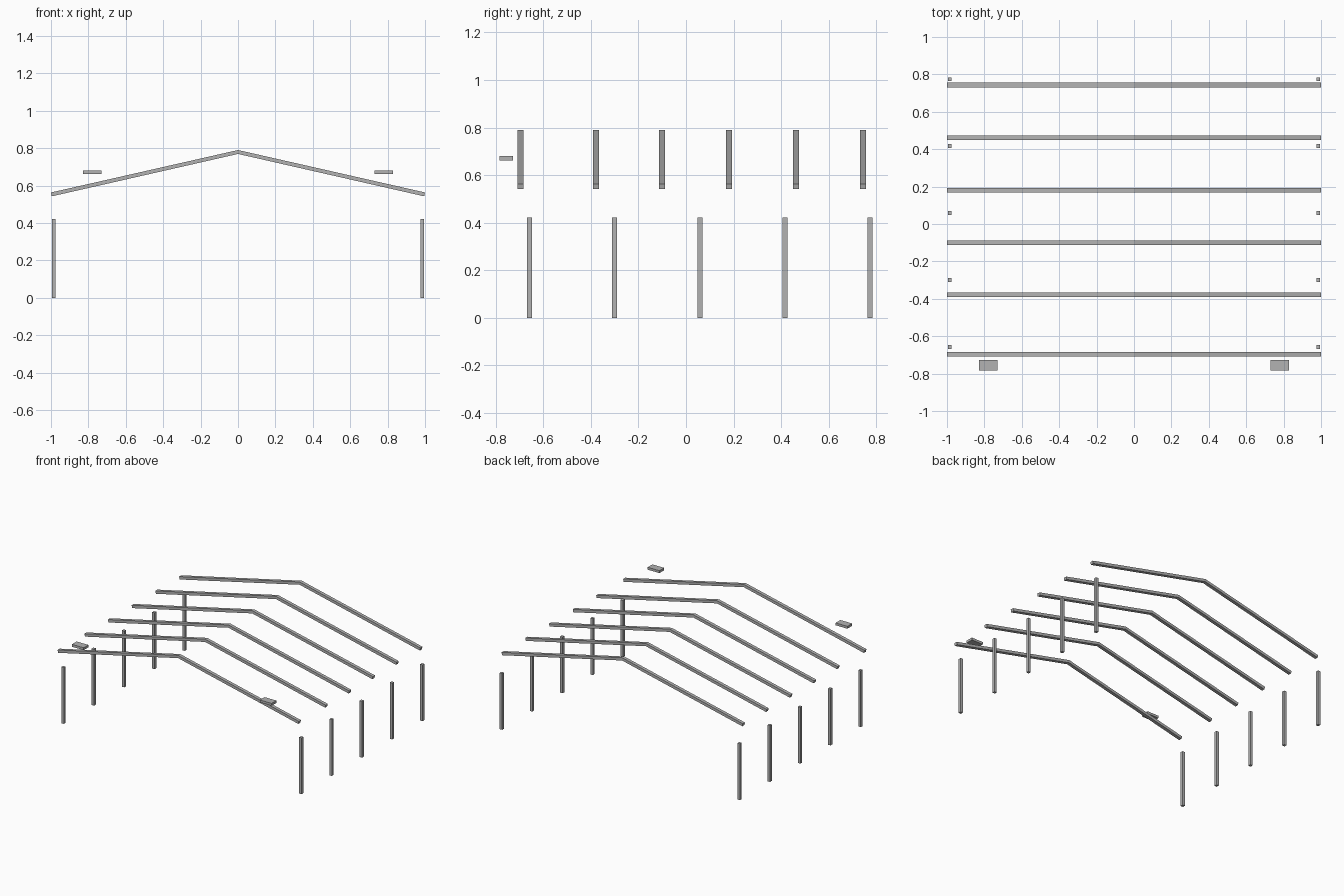
import bpy, bmesh

if "Cube" in bpy.data.objects:
    bpy.data.objects.remove(bpy.data.objects["Cube"])

grey = bpy.data.materials.new("steel grey")
grey.diffuse_color = (0.45, 0.45, 0.45, 1)
grey.use_nodes = True
grey.node_tree.nodes["Principled BSDF"].inputs["Base Color"].default_value = grey.diffuse_color


def prism(name, profile, y0, y1):
    """Extrude an x-z profile from y0 to y1."""
    bm = bmesh.new()
    face = bm.faces.new([bm.verts.new((x, y0, z)) for x, z in profile])
    ext = bmesh.ops.extrude_face_region(bm, geom=[face])
    for v in ext["geom"]:
        if isinstance(v, bmesh.types.BMVert):
            v.co.y = y1
    bmesh.ops.recalc_face_normals(bm, faces=bm.faces)
    mesh = bpy.data.meshes.new(name)
    bm.to_mesh(mesh)
    bm.free()
    mesh.materials.append(grey)
    obj = bpy.data.objects.new(name, mesh)
    bpy.context.collection.objects.link(obj)
    return obj


def box(name, x, y, z0, z1, wx, wy):
    a, b = x - wx / 2, x + wx / 2
    return prism(name, [(a, z0), (b, z0), (b, z1), (a, z1)], y - wy / 2, y + wy / 2)


for side, sign in (("left", -1), ("right", 1)):
    # sloping rafters, square cut at the eaves and mitred at the ridge
    slope = [(sign, 0.563), (0, 0.79), (0, 0.769), (sign * 0.9953, 0.5425)]
    for i, y in enumerate((-0.696, -0.378, -0.1, 0.181, 0.462, 0.743)):
        prism(f"{side}_rafter_{i + 1}", slope, y - 0.0125, y + 0.0125)
    # upright wall posts
    for i in range(5):
        box(f"{side}_post_{i + 1}", sign * 0.985, -0.658 + 0.358 * i,
            0, 0.422, 0.02, 0.021)
    # small flat plates in front of the first rafter
    box(f"{side}_front_plate", sign * 0.779, -0.756, 0.662, 0.68, 0.097, 0.056)
